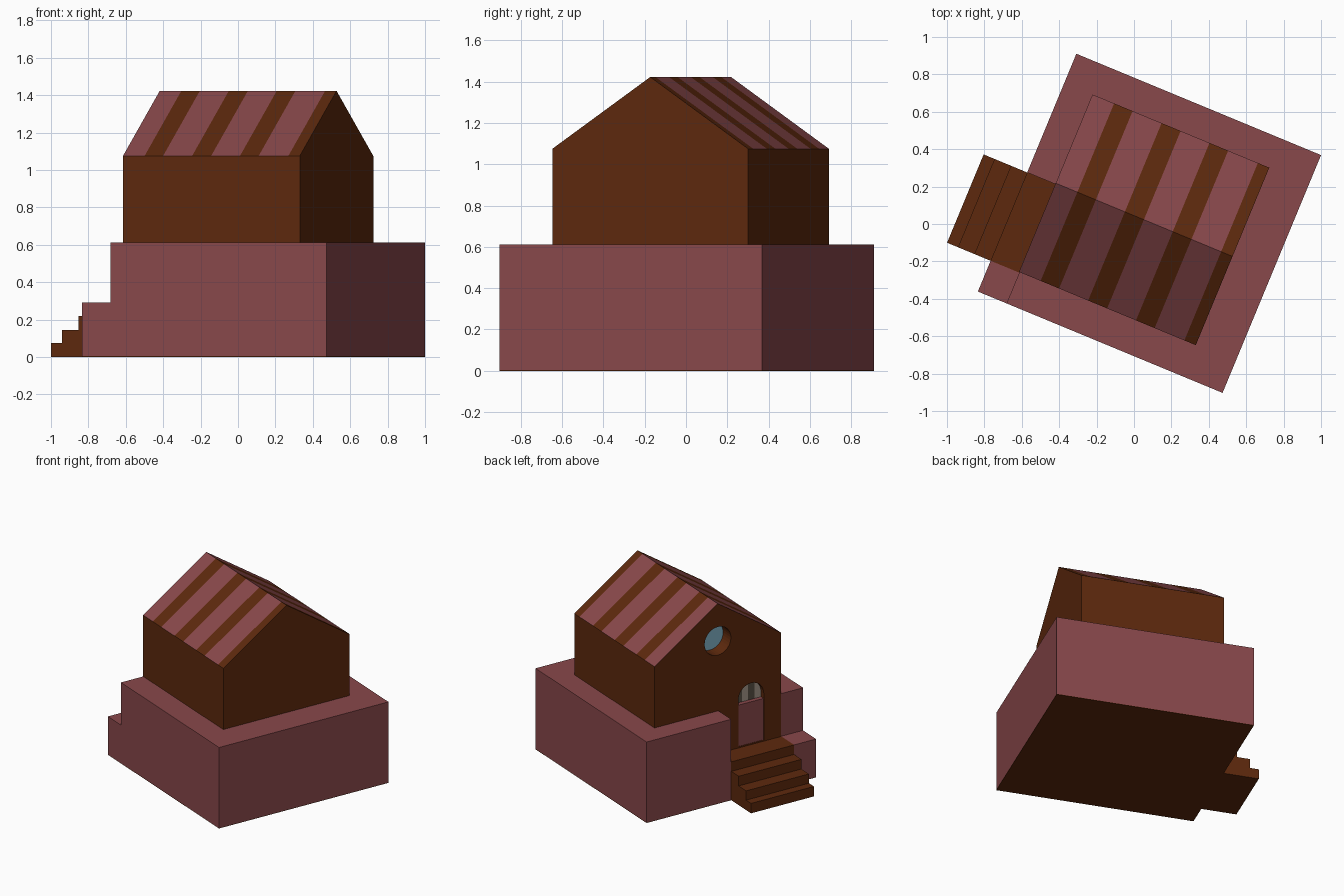
import bpy, bmesh
from math import radians, sin, cos, pi

if "Cube" in bpy.data.objects:
    bpy.data.objects.remove(bpy.data.objects["Cube"])

TURN = radians(-22.5)          # the whole house is turned about z


def material(name, rgb):
    m = bpy.data.materials.new(name)
    m.diffuse_color = (*rgb, 1)
    m.use_nodes = True
    m.node_tree.nodes["Principled BSDF"].inputs["Base Color"].default_value = m.diffuse_color
    return m


BROWN = material("brown", (0.11, 0.022, 0.004))
PINK = material("dusty_pink", (0.25, 0.065, 0.07))
GLASS = material("glass_blue", (0.22, 0.45, 0.58))
LIGHT = material("light_wood", (0.38, 0.32, 0.26))
DARK = material("dark_wood", (0.10, 0.08, 0.06))


def prism(name, profile, axis, stations, mats, pick=None):
    """Sweep a 2D profile along axis 0, 1 or 2 through the given stations."""
    bm = bmesh.new()
    rings = []
    for s in stations:
        ring = []
        for p in profile:
            co = list(p)
            co.insert(axis, s)
            ring.append(bm.verts.new(co))
        rings.append(ring)
    n = len(profile)
    bm.faces.new(rings[0])
    bm.faces.new(rings[-1])
    for k in range(len(rings) - 1):
        for i in range(n):
            j = (i + 1) % n
            f = bm.faces.new((rings[k][i], rings[k][j], rings[k + 1][j], rings[k + 1][i]))
            if pick:
                f.material_index = pick(k, i)
    bmesh.ops.recalc_face_normals(bm, faces=bm.faces)
    me = bpy.data.meshes.new(name)
    bm.to_mesh(me)
    bm.free()
    for m in mats:
        me.materials.append(m)
    ob = bpy.data.objects.new(name, me)
    ob.rotation_euler.z = TURN
    bpy.context.collection.objects.link(ob)
    return ob


def rect(a0, a1, b0, b1):
    return [(a0, b0), (a1, b0), (a1, b1), (a0, b1)]


def arc(cx, cz, r, a0, a1, n):
    return [(cx + r * cos(a0 + (a1 - a0) * i / n), cz + r * sin(a0 + (a1 - a0) * i / n))
            for i in range(n + 1)]


# Key lines of the plan
U0, U1, V0, V1 = -0.633, 0.783, -0.653, 0.723      # base
HU0, HU1, HV0, HV1 = -0.47, 0.553, -0.472, 0.555   # house
SV0, SV1 = -0.475, 0.036                           # stairs
WALL, LOW, TOP = -0.467, 0.29, 0.612

# Base with a notch for the entrance, and the low block beside the stairs
prism("base", [(U0, V1), (U1, V1), (U1, V0), (WALL, V0), (WALL, SV1), (U0, SV1)],
      2, (0.004, TOP), [PINK])
prism("low_block", rect(U0, WALL, V0, SV0), 2, (0.004, LOW), [PINK])
prism("underside", rect(U0, U1, V0, V1), 2, (0, 0.004), [BROWN])

# Stairs with landing
steps = [(-0.885, 0.075), (-0.822, 0.145), (-0.727, 0.218), (U0, LOW)]
outline, z = [], 0
for u, top in steps:
    outline += [(u, z), (u, top)]
    z = top
outline += [(WALL, LOW), (WALL, 0)]
prism("stairs", outline, 1, (SV0, SV1), [BROWN])

# House body: roof faces alternate pink and brown along its length
ridge = (HV0 + HV1) / 2
gable = [(HV0, 0.25), (HV1, 0.25), (HV1, 1.075), (ridge, 1.423), (HV0, 1.075)]
bands = [HU0, -0.345, -0.238, -0.07, 0.04, 0.207, 0.315, 0.487, HU1]
house = prism("house", gable, 0, bands, [BROWN, PINK],
              lambda k, i: int(i in (2, 3) and k % 2 == 0))

# Window and door recesses
D0, D1, DZ, DTOP = -0.332, -0.126, 0.30, 0.755
dr = (D1 - D0) / 2
dc = (D0 + D1) / 2
window = arc(ridge, 1.14, 0.107, 0, 2 * pi, 32)[:-1]
arch = [(D0, DZ), (D1, DZ)] + arc(dc, DTOP - dr, dr, 0, pi, 14)
for name, shape, depth in (("window_cutter", window, 0.11), ("door_cutter", arch, 0.04)):
    cutter = prism(name, shape, 0, (HU0 - 0.1, HU0 + depth), [BROWN])
    cutter.hide_render = True
    cutter.hide_set(True)
    cut = house.modifiers.new(name, "BOOLEAN")
    cut.operation = "DIFFERENCE"
    cut.solver = "EXACT"
    cut.object = cutter

# Round pane and door boards
prism("window_pane", window, 0, (HU0 + 0.10, HU0 + 0.112), [GLASS])
w = (D1 - D0) / 4
for i in range(4):
    prism(f"door_board_{i + 1}", rect(D0 + i * w, D0 + (i + 1) * w, DZ, DTOP), 0,
          (HU0 + 0.036, HU0 + 0.046), [DARK if i % 2 else LIGHT])
